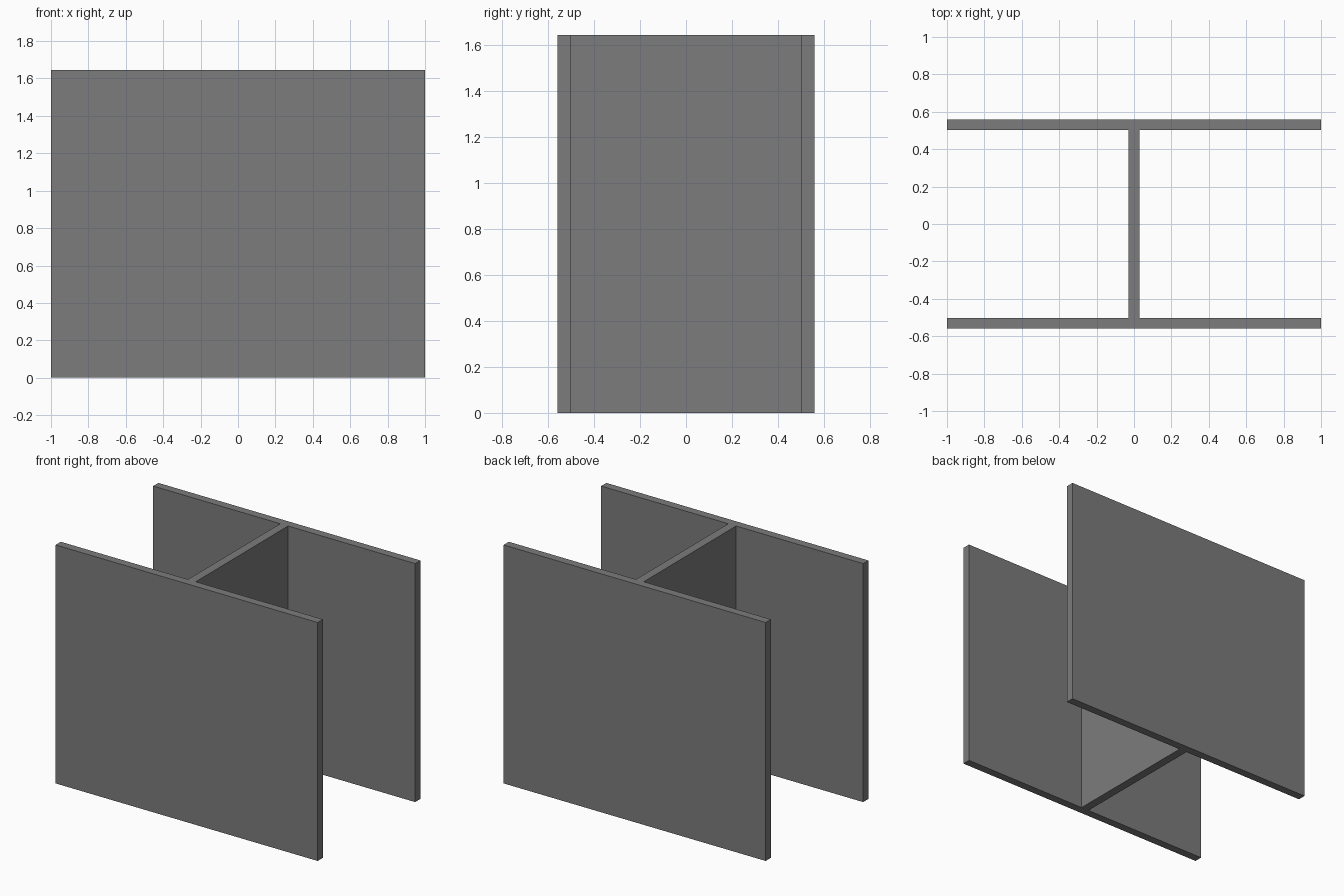
import bpy
import bmesh

WIDTH, DEPTH, HEIGHT = 2.0, 1.12, 1.645
FLANGE, WEB = 0.057, 0.06

cube = bpy.data.objects.get("Cube")
if cube:
    bpy.data.objects.remove(cube, do_unlink=True)

# Steel colour
steel = bpy.data.materials.new("dark_grey_steel")
steel.use_nodes = True
grey = (0.2, 0.2, 0.2, 1.0)
steel.diffuse_color = grey
steel.node_tree.nodes["Principled BSDF"].inputs["Base Color"].default_value = grey

# Cross-section: one quarter mirrored into a closed H outline
hx, hy = WIDTH / 2, DEPTH / 2
quarter = [(WEB / 2, hy - FLANGE), (hx, hy - FLANGE), (hx, hy)]
right_half = [(x, -y) for x, y in reversed(quarter)] + quarter
outline = right_half + [(-x, -y) for x, y in right_half]

# Beam: the outline extruded upwards
bm = bmesh.new()
base = bm.faces.new([bm.verts.new((x, y, 0)) for x, y in outline])
grown = bmesh.ops.extrude_face_region(bm, geom=[base], use_keep_orig=True)
top = [v for v in grown["geom"] if isinstance(v, bmesh.types.BMVert)]
bmesh.ops.translate(bm, verts=top, vec=(0, 0, HEIGHT))
bmesh.ops.recalc_face_normals(bm, faces=bm.faces)

mesh = bpy.data.meshes.new("h_beam")
bm.to_mesh(mesh)
bm.free()
mesh.materials.append(steel)
beam = bpy.data.objects.new("h_beam", mesh)
bpy.context.collection.objects.link(beam)
